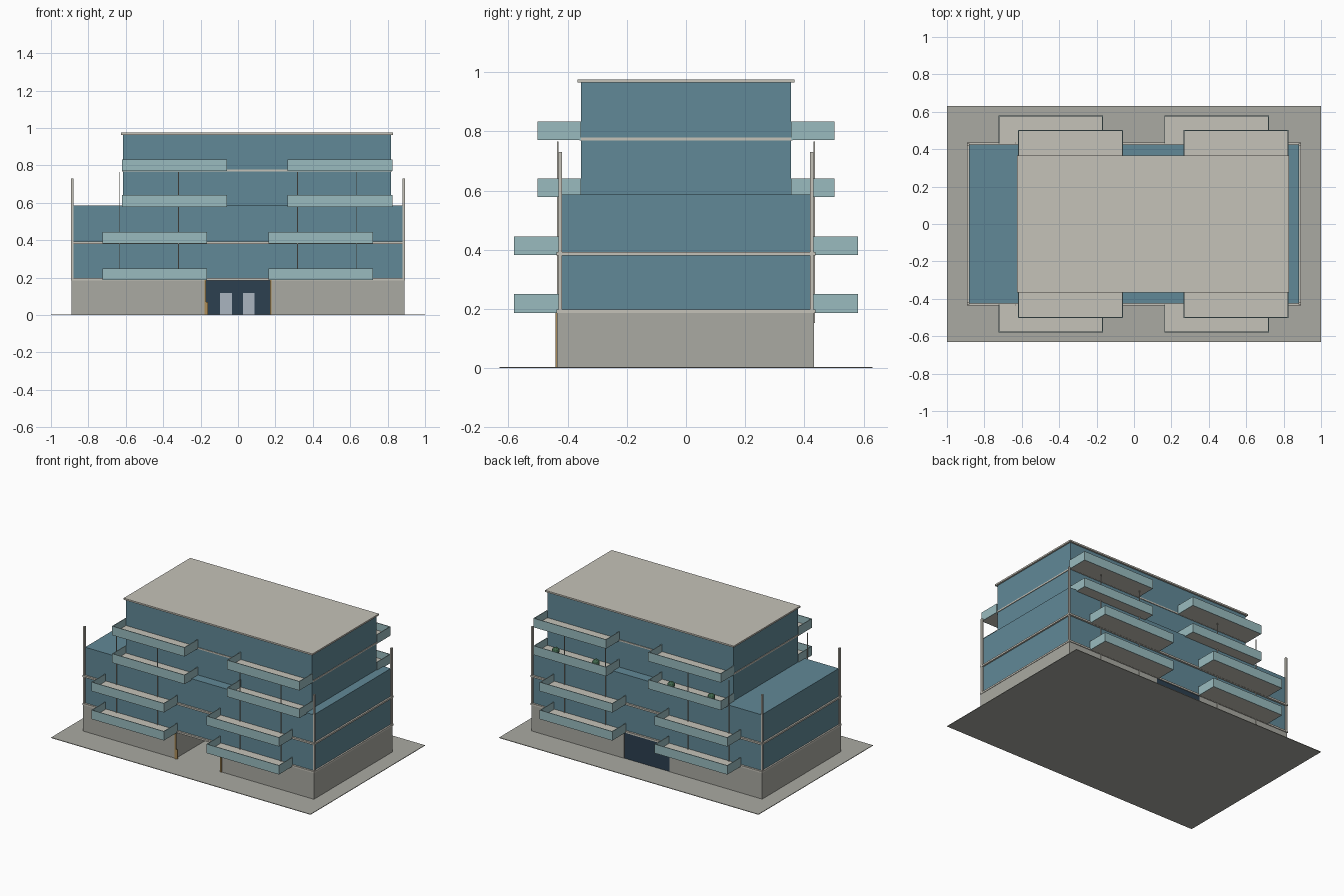
import bpy, bmesh
from mathutils import Matrix, Vector

if "Cube" in bpy.data.objects:
    bpy.data.objects.remove(bpy.data.objects["Cube"])


def material(name, rgb, alpha=1.0):
    m = bpy.data.materials.new(name)
    m.diffuse_color = (*rgb, alpha)
    m.use_nodes = True
    m.node_tree.nodes["Principled BSDF"].inputs["Base Color"].default_value = m.diffuse_color
    return m


CONCRETE = material("concrete", (0.40, 0.40, 0.36))
SLAB = material("pale_slab", (0.56, 0.54, 0.48))
GLASS = material("blue_glass", (0.12, 0.25, 0.31))
RAIL = material("rail_glass", (0.32, 0.50, 0.52))
DARK = material("dark_glass", (0.025, 0.05, 0.08))
DOOR = material("door_pane", (0.40, 0.46, 0.53))
BRONZE = material("bronze", (0.42, 0.27, 0.10))
GREEN = material("leaves", (0.05, 0.13, 0.07))


def boxes(name, spans, mat):
    """One object from several boxes, each (x0, x1, y0, y1, z0, z1)."""
    bm = bmesh.new()
    for x0, x1, y0, y1, z0, z1 in spans:
        centre = Vector(((x0 + x1) / 2, (y0 + y1) / 2, (z0 + z1) / 2))
        size = (abs(x1 - x0), abs(y1 - y0), abs(z1 - z0), 1)
        bmesh.ops.create_cube(bm, size=1, matrix=Matrix.Translation(centre) @ Matrix.Diagonal(size))
    return finish(name, bm, mat)


def finish(name, bm, mat):
    me = bpy.data.meshes.new(name)
    bm.to_mesh(me)
    bm.free()
    ob = bpy.data.objects.new(name, me)
    bpy.context.collection.objects.link(ob)
    me.materials.append(mat)
    return ob


# Site and ground floor, split by the entrance passage
boxes("site_plate", [(-1, 1, -0.63, 0.63, 0, 0.004)], CONCRETE)
boxes("ground_floor", [(-0.89, -0.175, -0.435, 0.432, 0, 0.187),
                       (0.175, 0.89, -0.435, 0.432, 0, 0.187)], CONCRETE)
boxes("lobby_wall", [(-0.175, 0.175, 0.415, 0.43, 0.004, 0.187)], DARK)
boxes("lobby_doors", [(-0.095, -0.033, 0.41, 0.415, 0.004, 0.118),
                      (0.026, 0.088, 0.41, 0.415, 0.004, 0.118)], DOOR)
boxes("entrance_frame", [(-0.18, -0.17, -0.441, -0.432, 0.004, 0.187),
                         (0.17, 0.18, -0.441, -0.432, 0.004, 0.187),
                         (-0.17, -0.16, -0.439, -0.434, 0.004, 0.07)], BRONZE)

# Glazed storeys
boxes("lower_glazing", [(-0.882, 0.882, -0.424, 0.424, 0.19, 0.586)], GLASS)
boxes("upper_glazing", [(-0.616, 0.819, -0.355, 0.355, 0.586, 0.966)], GLASS)

# Floor slabs and roof
boxes("lower_slabs", [(-0.893, 0.893, -0.437, 0.437, z, z + 0.012)
                      for z in (0.186, 0.381)], SLAB)
boxes("upper_slab", [(-0.62, 0.823, -0.359, 0.359, 0.769, 0.779)], SLAB)
boxes("roof", [(-0.625, 0.83, -0.367, 0.367, 0.964, 0.975)], SLAB)

# Corner posts and slim facade poles
boxes("corner_posts", [(sx * 0.88, sx * 0.892, sy * 0.418, sy * 0.431, 0.187, 0.73)
                       for sx in (-1, 1) for sy in (-1, 1)], SLAB)
boxes("facade_poles", [(x - 0.002, x + 0.002, sy * 0.431, sy * 0.436,
                        0.187 if sy < 0 else 0.152, 0.765)
                       for x in (-0.635, -0.318, 0.318, 0.635) for sy in (-1, 1)], SLAB)

# Balconies: a floor with a glass rail on three sides
T = 0.005
layout = [(0.187, -0.725, 0.43, 0.58), (0.187, 0.162, 0.43, 0.58),
          (0.382, -0.725, 0.43, 0.58), (0.382, 0.162, 0.43, 0.58),
          (0.578, -0.62, 0.355, 0.502), (0.578, 0.265, 0.355, 0.502),
          (0.770, -0.62, 0.355, 0.502), (0.770, 0.265, 0.355, 0.502)]
floors, rails = [], []
for z, x, y0, y1 in layout:
    x1, top = x + 0.56, z + 0.063
    for s in (-1, 1):
        floors.append((x + T, x1 - T, s * y0, s * (y1 - T), z, z + 0.012))
        rails += [(x, x1, s * (y1 - T), s * y1, z, top),
                  (x, x + T, s * y0, s * (y1 - T), z, top),
                  (x1 - T, x1, s * y0, s * (y1 - T), z, top)]
boxes("balcony_floors", floors, SLAB)
boxes("balcony_rails", rails, RAIL)

# Shrubs on the rear terrace
bm = bmesh.new()
for x in (0.70, 0.39, -0.19, -0.50):
    bmesh.ops.create_icosphere(bm, subdivisions=2, radius=0.025,
                               matrix=Matrix.Translation((x, 0.435, 0.615)))
finish("terrace_shrubs", bm, GREEN)
